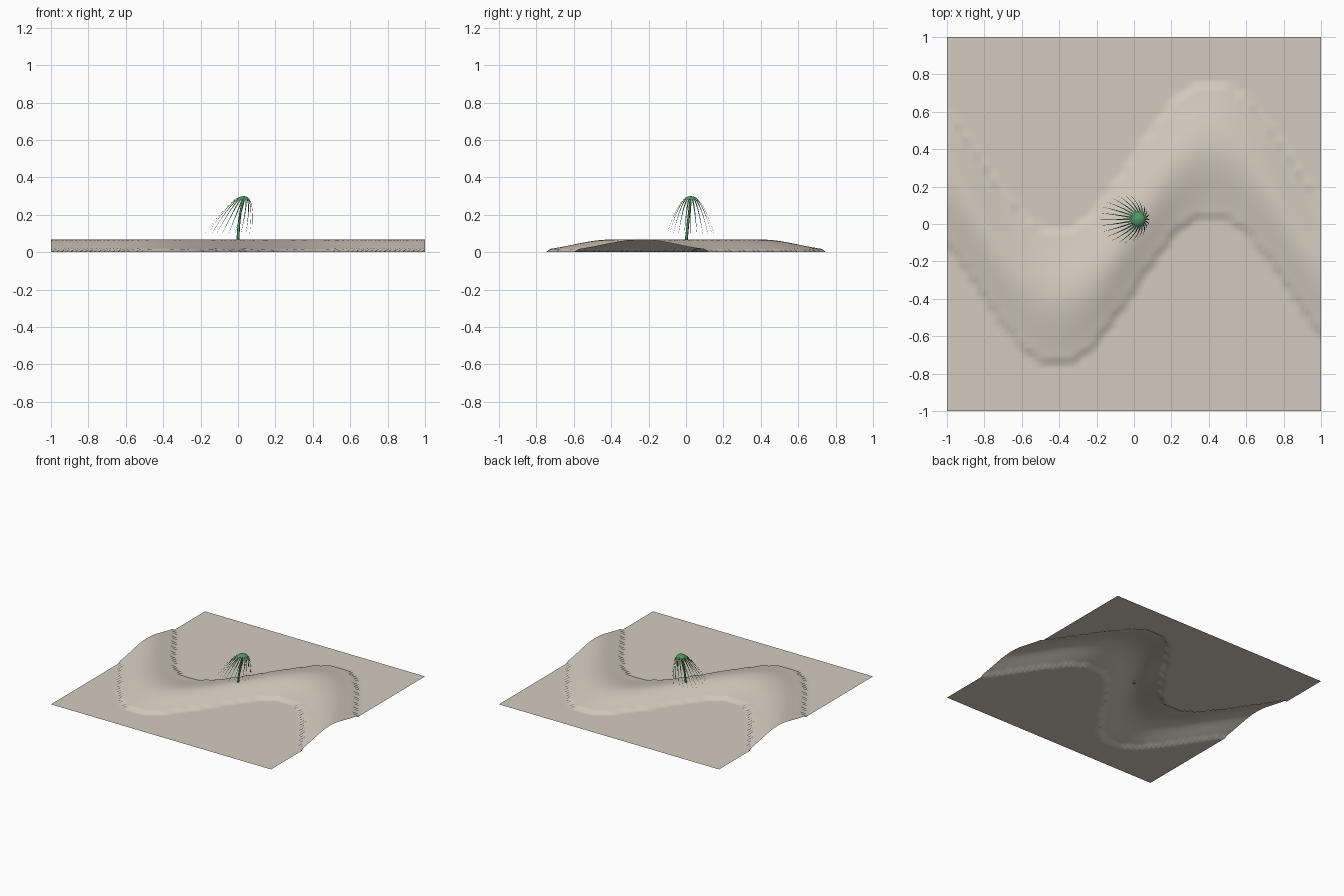
import bpy, bmesh, math
from mathutils import Vector

if "Cube" in bpy.data.objects:
    bpy.data.objects.remove(bpy.data.objects["Cube"])


def material(name, rgb):
    m = bpy.data.materials.new(name)
    m.diffuse_color = (*rgb, 1)
    m.use_nodes = True
    m.node_tree.nodes["Principled BSDF"].inputs["Base Color"].default_value = m.diffuse_color
    return m


def finish(bm, name, mat):
    me = bpy.data.meshes.new(name)
    bm.to_mesh(me)
    bm.free()
    for p in me.polygons:
        p.use_smooth = True
    ob = bpy.data.objects.new(name, me)
    bpy.context.collection.objects.link(ob)
    me.materials.append(mat)
    return ob


sand = material("sand", (0.66, 0.60, 0.52))
green = material("leaf_green", (0.08, 0.30, 0.12))


# Winding dune: a bell-shaped ridge along a sine, cut off at its foot
def dune_height(x, y):
    d = y - 0.4 * math.sin(3.8 * x)
    return 0.068 * math.exp(-d * d / 0.08) if abs(d) < 0.35 else 0.0


bm = bmesh.new()
bmesh.ops.create_grid(bm, x_segments=80, y_segments=80, size=1)
for v in bm.verts:
    v.co.z = dune_height(v.co.x, v.co.y)
finish(bm, "sand_dune", sand)

# Thin curved trunk
crown = Vector((0.03, 0.025, 0.30))
bm = bmesh.new()
rings = []
for i in range(7):
    t = i / 6
    c = Vector((crown.x * t * t, crown.y * t, 0.05 + 0.245 * t))
    r = 0.008 - 0.003 * t
    rings.append([bm.verts.new(c + Vector((r * math.cos(a), r * math.sin(a), 0)))
                  for a in (k * math.tau / 8 for k in range(8))])
for a, b in zip(rings, rings[1:]):
    for k in range(8):
        bm.faces.new((a[k], a[(k + 1) % 8], b[(k + 1) % 8], b[k]))
bm.faces.new(rings[0][::-1])
bm.faces.new(rings[-1])
finish(bm, "trunk", green)

# Drooping fronds, blown towards -x
bm = bmesh.new()
count, steps = 24, 10
for n in range(count):
    a = n * math.tau / count
    out = Vector((math.cos(a), math.sin(a), 0))
    side = Vector((-out.y, out.x, 0))
    rows = []
    for i in range(steps + 1):
        t = i / steps
        p = crown + out * 0.13 * t + Vector((-0.08, 0, -0.20)) * t * t
        w = 0.0055 * (1 - t) + 0.0004
        rows.append((bm.verts.new(p - side * w), bm.verts.new(p + side * w)))
    for r, s in zip(rows, rows[1:]):
        bm.faces.new((r[0], s[0], s[1], r[1]))
finish(bm, "fronds", green)
